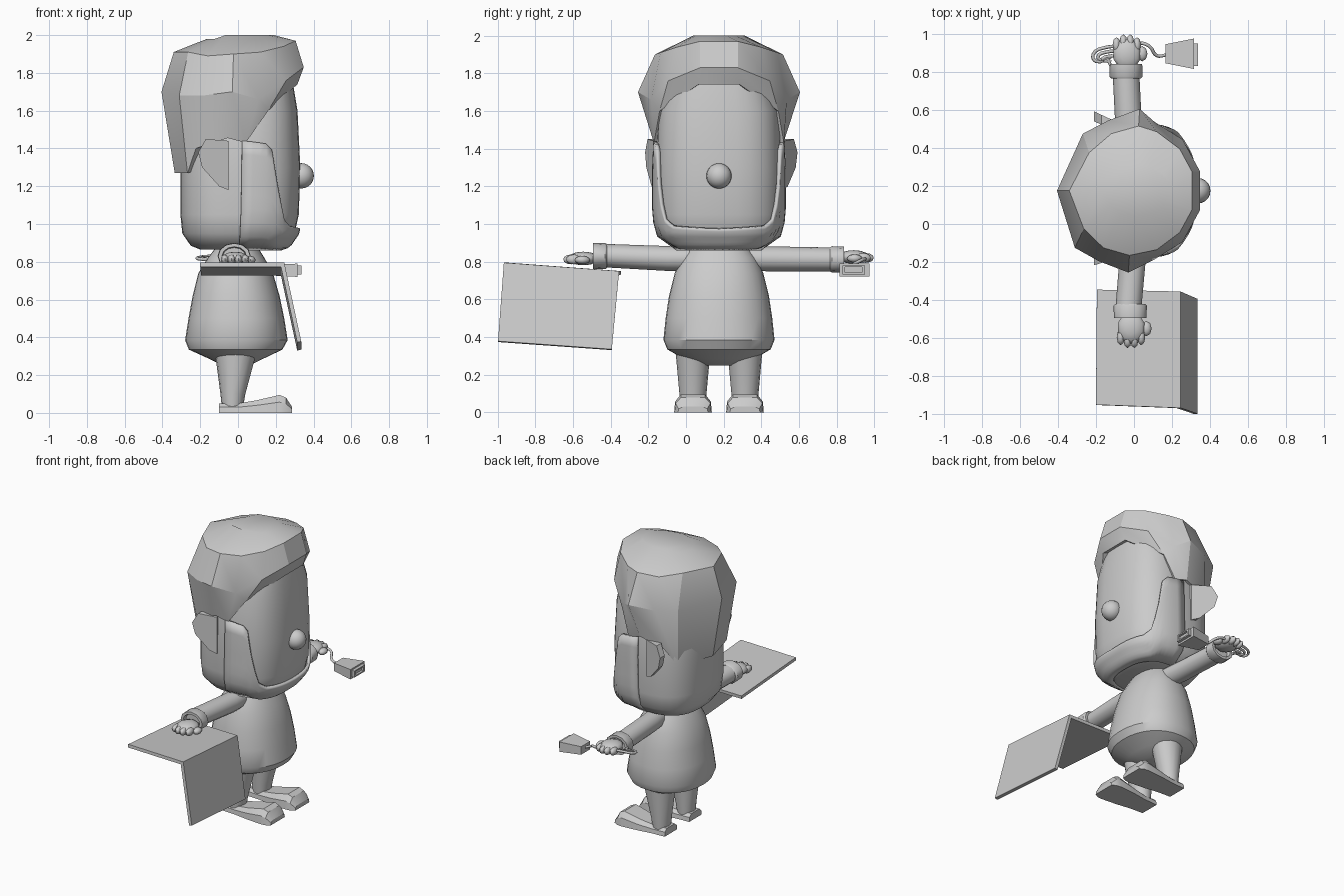
import bpy, bmesh, math
from mathutils import Vector

if "Cube" in bpy.data.objects:
    bpy.data.objects.remove(bpy.data.objects["Cube"])

CY = 0.175  # centre line of the figure, which faces +x
grey = bpy.data.materials.new("plain_grey")
grey.diffuse_color = (0.6, 0.6, 0.6, 1)
grey.use_nodes = True
grey.node_tree.nodes["Principled BSDF"].inputs["Base Color"].default_value = grey.diffuse_color


def finish(bm, name, angle=35):
    bmesh.ops.recalc_face_normals(bm, faces=bm.faces)
    me = bpy.data.meshes.new(name)
    bm.to_mesh(me)
    bm.free()
    ob = bpy.data.objects.new(name, me)
    bpy.context.collection.objects.link(ob)
    me.materials.append(grey)
    bpy.ops.object.select_all(action='DESELECT')
    ob.select_set(True)
    bpy.context.view_layer.objects.active = ob
    if angle:
        bpy.ops.object.shade_smooth_by_angle(angle=math.radians(angle))
    return ob


def loft(name, rings, angle=35, closed=True, caps=True):
    """Skin a list of point rings."""
    bm = bmesh.new()
    vs = [[bm.verts.new(p) for p in r] for r in rings]
    n = len(vs[0])
    for a, b in zip(vs, vs[1:]):
        for i in range(n if closed else n - 1):
            j = (i + 1) % n
            bm.faces.new((a[i], a[j], b[j], b[i]))
    if caps:
        bm.faces.new(vs[0])
        bm.faces.new(vs[-1])
    return finish(bm, name, angle)


def oval(a, x0, x1, hy, p):
    """Point on a squarish oval spanning x0..x1, half width hy."""
    c, s = math.cos(a), math.sin(a)
    return ((x0 + x1) / 2 + (x1 - x0) / 2 * math.copysign(abs(c) ** (2 / p), c),
            CY + hy * math.copysign(abs(s) ** (2 / p), s))


def turned(name, rows, p, n=32):
    return loft(name, [[(*oval(2 * math.pi * i / n, x0, x1, hy, p), z) for i in range(n)]
                       for z, x0, x1, hy in rows])


def lerp(table, t):
    for a, b in zip(table, table[1:]):
        if t <= b[0]:
            k = max(0, (t - a[0]) / (b[0] - a[0]))
            return [u + (v - u) * k for u, v in zip(a, b)]
    return table[-1]


def blob(name, loc, size, seg=10, rings=7):
    bm = bmesh.new()
    bmesh.ops.create_uvsphere(bm, u_segments=seg, v_segments=rings, radius=1)
    for v in bm.verts:
        v.co = Vector(loc) + Vector(c * s for c, s in zip(v.co, size))
    return finish(bm, name, 50)


def slab(name, quad, t):
    """Flat plate: polygon thickened against its normal."""
    q = [Vector(p) for p in quad]
    n = (q[1] - q[0]).cross(q[2] - q[0]).normalized() * t
    return loft(name, [q, [p - n for p in q]], 0)


def cable(name, pts, r=0.009):
    cu = bpy.data.curves.new(name, 'CURVE')
    cu.dimensions = '3D'
    cu.bevel_depth, cu.bevel_resolution, cu.resolution_u = r, 1, 4
    cu.use_fill_caps = True
    sp = cu.splines.new('BEZIER')
    sp.bezier_points.add(len(pts) - 1)
    for b, p in zip(sp.bezier_points, pts):
        b.co = p
        b.handle_left_type = b.handle_right_type = 'AUTO'
    cu.materials.append(grey)
    ob = bpy.data.objects.new(name, cu)
    bpy.context.collection.objects.link(ob)


# Head: z, back x, front x, half width
HEAD = [(0.865, -0.2, 0.2, 0.2), (0.885, -0.25, 0.255, 0.26), (0.95, -0.295, 0.3, 0.32),
        (1.05, -0.305, 0.322, 0.335), (1.3, -0.305, 0.33, 0.335), (1.6, -0.285, 0.315, 0.322),
        (1.75, -0.22, 0.29, 0.27), (1.85, -0.1, 0.15, 0.12)]
turned("head", HEAD, 2.7)
blob("nose", (0.335, CY, 1.255), (0.067, 0.067, 0.067), 20, 12)

# Beard: thin shell hugging the jaw, rising in front of the ears
EDGE = [(0, 0.975), (0.45, 0.99), (0.58, 1.03), (0.68, 1.2), (0.76, 1.42), (1, 1.44)]
rows = []
for r in range(9):
    row = []
    for i in range(33):
        t = (i - 16) / 16
        z = 0.868 + (lerp(EDGE, abs(t))[1] - 0.868) * r / 8
        _, x0, x1, hy = lerp(HEAD, z)
        row.append((*oval(t * math.pi / 2, x0, x1 + 0.014, hy + 0.01, 2.7), z))
    rows.append(row)
beard = loft("beard", rows, 40, closed=False, caps=False)
mod = beard.modifiers.new("thickness", 'SOLIDIFY')
mod.thickness, mod.offset = 0.02, 0

# Hair: half columns from back to fringe, (x, half y, z) for hem, widest line and shoulder
HAIR = [((-0.335, 0, 1.27), (-0.405, 0, 1.7), (-0.34, 0, 1.91)),
        ((-0.25, 0.25, 1.27), (-0.29, 0.3, 1.68), (-0.25, 0.2, 1.91)),
        ((-0.2, 0.325, 1.4), (-0.16, 0.37, 1.68), (-0.14, 0.3, 1.89)),
        ((-0.03, 0.35, 1.455), (0, 0.43, 1.7), (0, 0.34, 1.9)),
        ((0.065, 0.345, 1.43), (0.11, 0.36, 1.66), (0.12, 0.31, 1.91)),
        ((0.16, 0.315, 1.6), (0.255, 0.27, 1.76), (0.24, 0.22, 1.94)),
        ((0.315, 0.11, 1.74), (0.348, 0.1, 1.83), (0.305, 0.1, 1.97))]
cols = [(c, 1) for c in HAIR] + [(c, -1) for c in HAIR[:0:-1]]
rings = [[(c[k][0] + 0.07 * s * c[k][1] * (c[k][0] < 0.1), CY + s * c[k][1], c[k][2])
          for c, s in cols] for k in range(3)]
inner = [(0.04 + (x - 0.04) * 0.85, CY + (y - CY) * 0.85, z + 0.01) for x, y, z in rings[0]]
crown = [(0.05 + (x - 0.05) * 0.55, CY + (y - CY) * 0.4, 2.0 - 0.02 * (x < -0.2))
         for x, y, z in rings[2]]
loft("hair", [inner] + rings + [crown], 28)

# Ears: flat plates flaring out to the back
EAR = [(-0.05, 1.44), (-0.17, 1.45), (-0.21, 1.38), (-0.19, 1.3), (-0.1, 1.2), (-0.05, 1.18)]
for name, s, out in (("left_ear", 1, 0.405), ("right_ear", -1, 0.38)):
    skin = [[(x, CY + s * (0.33 + (out - 0.33) * (-0.05 - x) / 0.16 + d), z) for x, z in EAR]
            for d in (0.012, -0.04)]
    loft(name, skin, 0)

# Neck and tunic
turned("tunic", [(0.25, -0.08, 0.06, 0.08), (0.285, -0.15, 0.13, 0.19), (0.335, -0.26, 0.235, 0.275),
                 (0.385, -0.28, 0.263, 0.295), (0.5, -0.262, 0.245, 0.283), (0.62, -0.24, 0.22, 0.265),
                 (0.74, -0.21, 0.185, 0.235), (0.82, -0.16, 0.14, 0.2), (0.885, -0.11, 0.1, 0.15)], 2.2)

# Legs and shoes
SHOE = [(-0.1, 0.07, 0.05), (0, 0.075, 0.05), (0.1, 0.09, 0.067), (0.22, 0.1, 0.095),
        (0.255, 0.097, 0.08), (0.287, 0.08, 0.03)]  # x, half width, height
for name, s in (("left", 1), ("right", -1)):
    yc = CY + s * 0.138
    loft(name + "_leg", [[(cx + rx * math.cos(i * math.pi / 8), yc + ry * math.sin(i * math.pi / 8), z)
                          for i in range(16)]
                         for z, cx, rx, ry in ((0.02, -0.03, 0.055, 0.065), (0.1, -0.027, 0.066, 0.072),
                                               (0.32, -0.012, 0.11, 0.092))])
    loft(name + "_shoe", [[(x, yc - w, 0), (x, yc + w, 0), (x, yc + w * 0.95, h * 0.6),
                           (x, yc + w * 0.65, h), (x, yc - w * 0.65, h), (x, yc - w * 0.95, h * 0.6)]
                          for x, w, h in SHOE], 30)


# Arms with cuffs, and hands with fingers
def tube(name, rows, n=12):
    """Rings along y: (y, centre x, centre z, radius x, radius z)."""
    loft(name, [[(x + rx * math.cos(2 * math.pi * i / n), y, z + rz * math.sin(2 * math.pi * i / n))
                 for i in range(n)] for y, x, z, rx, rz in rows], 40)


tube("left_arm", [(0.25, 0, 0.815, 0.065, 0.065), (0.45, -0.025, 0.815, 0.07, 0.066),
                  (0.79, -0.042, 0.812, 0.07, 0.063)])
tube("right_arm", [(0.1, 0, 0.815, 0.065, 0.065), (-0.1, 0, 0.817, 0.07, 0.066),
                   (-0.45, -0.03, 0.833, 0.068, 0.062)])
for name, s, y, x, z, zc in (("left", 1, 0.765, -0.042, 0.825, 0.812),
                             ("right", -1, -0.42, -0.02, 0.817, 0.83)):
    tube(name + "_cuff", [(y, x, zc, 0.078, 0.064), (y + s * 0.01, x, zc, 0.088, 0.07),
                          (y + s * 0.075, x, zc, 0.085, 0.068), (y + s * 0.075, x, zc, 0.065, 0.05),
                          (y + s * 0.05, x, zc, 0.06, 0.045)])
    blob(name + "_palm", (x + 0.005, y + s * 0.125, z), (0.075, 0.085, 0.036))
    for i in range(4):
        blob(f"{name}_finger_{i + 1}", (x - 0.05 + 0.036 * i, y + s * (0.19 if i in (1, 2) else 0.175), z - 0.005),
             (0.021, 0.042, 0.026), 8, 6)
    blob(name + "_thumb", (x + 0.085, y + s * 0.13, z - 0.008), (0.028, 0.04, 0.022), 8, 6)

# Folding panel under the right hand
slab("panel_base", [(-0.2, -0.95, 0.795), (0.245, -0.967, 0.795), (0.245, -0.355, 0.75),
                    (-0.195, -0.345, 0.75)], 0.022)
slab("panel_screen", [(0.245, -0.355, 0.75), (0.245, -0.967, 0.795), (0.335, -0.998, 0.378),
                      (0.335, -0.394, 0.335)], 0.022)

# Plug with a recessed socket, and its cable through the left hand
def rect(x, y0, y1, z0, z1):
    return [(x, y0, z0), (x, y1, z0), (x, y1, z1), (x, y0, z1)]


loft("plug", [rect(0.165, 0.845, 0.945, 0.728, 0.785), rect(0.315, 0.815, 0.975, 0.72, 0.79),
              rect(0.315, 0.83, 0.95, 0.733, 0.78), rect(0.336, 0.83, 0.95, 0.733, 0.78),
              rect(0.336, 0.845, 0.935, 0.742, 0.771), rect(0.32, 0.845, 0.935, 0.742, 0.771)], 0)
cable("cable", [(-0.06, 0.9, 0.81), (0.03, 0.95, 0.815), (0.08, 0.935, 0.81), (0.12, 0.885, 0.78),
                (0.175, 0.89, 0.757)])
for i in range(3):
    d = 0.025 * i
    cable(f"cable_loop_{i + 1}", [(-0.06, 0.93 - d, 0.82), (-0.14, 0.93 - d, 0.83 - d / 3),
                                  (-0.215 + d, 0.89 - d / 2, 0.82), (-0.2 + d, 0.855 + d / 3, 0.815),
                                  (-0.12, 0.88 - d, 0.81)])
